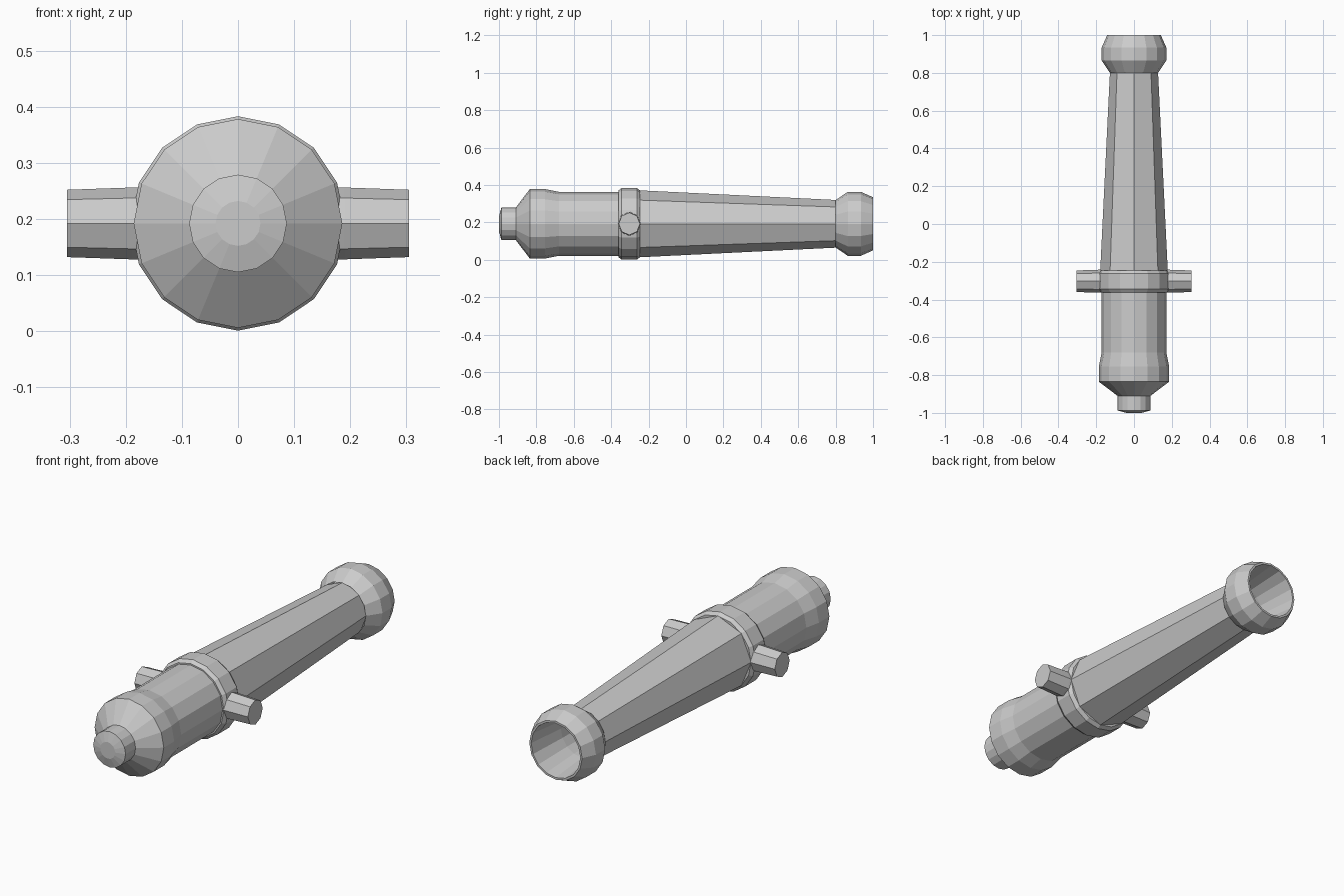
import bpy, bmesh
from math import sin, cos, pi

if "Cube" in bpy.data.objects:
    bpy.data.objects.remove(bpy.data.objects["Cube"])

AXIS_Z = 0.192


def lathe(name, profile, sides):
    """Flat-shaded turned part along y; profile is (y, radius), ends capped."""
    bm = bmesh.new()
    rings = [[bm.verts.new((r * sin(2 * pi * i / sides), y,
                            AXIS_Z + r * cos(2 * pi * i / sides)))
              for i in range(sides)] for y, r in profile]
    for a, b in zip(rings, rings[1:]):
        for i in range(sides):
            j = (i + 1) % sides
            bm.faces.new((a[i], a[j], b[j], b[i]))
    bm.faces.new(rings[0])
    bm.faces.new(rings[-1])
    bmesh.ops.recalc_face_normals(bm, faces=bm.faces[:])
    mesh = bpy.data.meshes.new(name)
    bm.to_mesh(mesh)
    bm.free()
    obj = bpy.data.objects.new(name, mesh)
    bpy.context.collection.objects.link(obj)
    return obj


# Breech with rear knob
lathe("breech", [(-1.0, 0.04), (-0.987, 0.087), (-0.91, 0.087),
                 (-0.835, 0.186), (-0.755, 0.186), (-0.68, 0.171),
                 (-0.355, 0.171)], 16)

# Raised band carrying the trunnions
lathe("trunnion_band", [(-0.362, 0.178), (-0.345, 0.191),
                        (-0.262, 0.191), (-0.245, 0.178)], 16)

# Eight-sided tapering barrel, hollowed by the bore
barrel = lathe("barrel", [(-0.25, 0.179), (0.81, 0.127)], 8)

# Muzzle swell, lip and bore wall
muzzle_profile = [(0.80, 0.127), (0.865, 0.171), (0.935, 0.171), (1.0, 0.142)]
bore_profile = [(1.0, 0.132), (0.8, 0.112), (0.2, 0.112)]
lathe("muzzle", muzzle_profile + bore_profile, 16).data
muzzle = bpy.data.objects["muzzle"]


# Remove end caps that would close the hollow
def open_ends(obj, caps):
    bm = bmesh.new()
    bm.from_mesh(obj.data)
    bm.faces.ensure_lookup_table()
    doomed = [f for f in bm.faces if len(f.verts) > 4 and
              any(abs(f.calc_center_median().y - y) < 0.01 for y in caps)]
    bmesh.ops.delete(bm, geom=doomed, context='FACES_ONLY')
    bm.to_mesh(obj.data)
    bm.free()


open_ends(barrel, [0.81])
open_ends(muzzle, [0.80])

# Trunnions: octagonal pins, slightly narrowing outward, mirrored
bm = bmesh.new()
ends = [[bm.verts.new((x, -0.303 + r * 0.95 * sin(pi * i / 4),
                       AXIS_Z + r * cos(pi * i / 4))) for i in range(8)]
        for x, r in ((0.12, 0.064), (0.19, 0.064), (0.305, 0.060))]
for a, b in zip(ends, ends[1:]):
    for i in range(8):
        j = (i + 1) % 8
        bm.faces.new((a[i], a[j], b[j], b[i]))
bm.faces.new(ends[0])
bm.faces.new(ends[-1])
bmesh.ops.recalc_face_normals(bm, faces=bm.faces[:])
mesh = bpy.data.meshes.new("trunnions")
bm.to_mesh(mesh)
bm.free()
trunnions = bpy.data.objects.new("trunnions", mesh)
bpy.context.collection.objects.link(trunnions)
trunnions.modifiers.new("Mirror", 'MIRROR').use_axis = (True, False, False)
